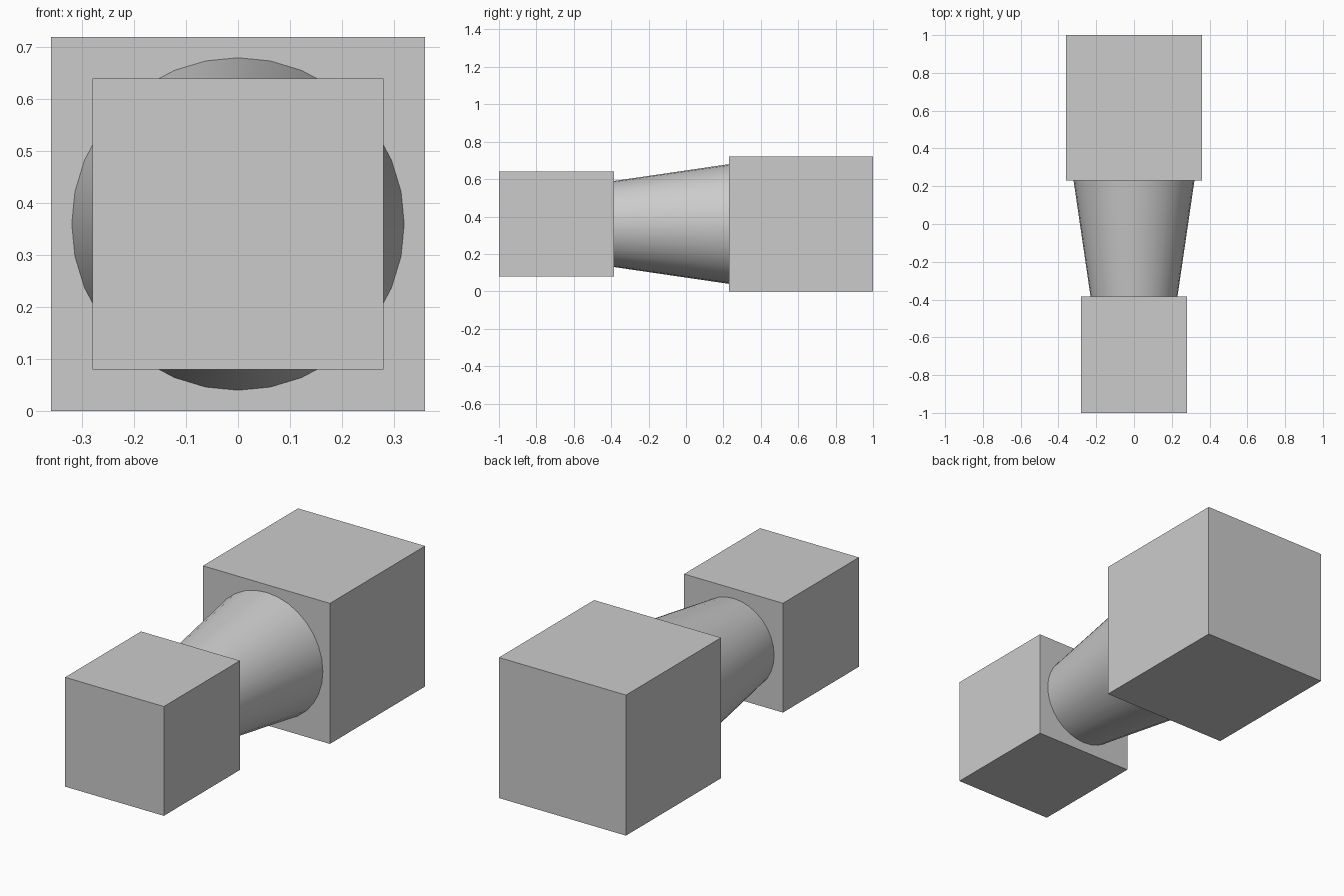
import bpy
import math

default = bpy.data.objects.get("Cube")
if default:
    bpy.data.objects.remove(default, do_unlink=True)

# Single grey for every part
GREY = (0.6, 0.6, 0.6, 1.0)
grey = bpy.data.materials.new("plain_grey")
grey.use_nodes = True
grey.diffuse_color = GREY
grey.node_tree.nodes["Principled BSDF"].inputs["Base Color"].default_value = GREY

AXIS_Z = 0.36                      # height of the shared centre line
FRONT_JOINT, BACK_JOINT = -0.385, 0.23


def finish(name):
    """Name the active part and give it the grey material."""
    part = bpy.context.object
    part.name = part.data.name = name
    part.data.materials.append(grey)
    return part


def block(name, width, y_start, y_end):
    """Square block centred on the shared axis."""
    bpy.ops.mesh.primitive_cube_add(size=1, location=(0, (y_start + y_end) / 2, AXIS_Z))
    part = finish(name)
    part.scale = (width, y_end - y_start, width)
    bpy.ops.object.transform_apply(location=False, rotation=False, scale=True)


# Square end blocks
block("front_block", 0.56, -1, FRONT_JOINT)
block("back_block", 0.72, BACK_JOINT, 1)

# Tapered round neck between the blocks
bpy.ops.mesh.primitive_cone_add(
    vertices=32, radius1=0.23, radius2=0.32, depth=BACK_JOINT - FRONT_JOINT,
    location=(0, (FRONT_JOINT + BACK_JOINT) / 2, AXIS_Z),
    rotation=(-math.pi / 2, 0, 0))
finish("tapered_neck")
bpy.ops.object.shade_smooth_by_angle(angle=math.radians(30))
